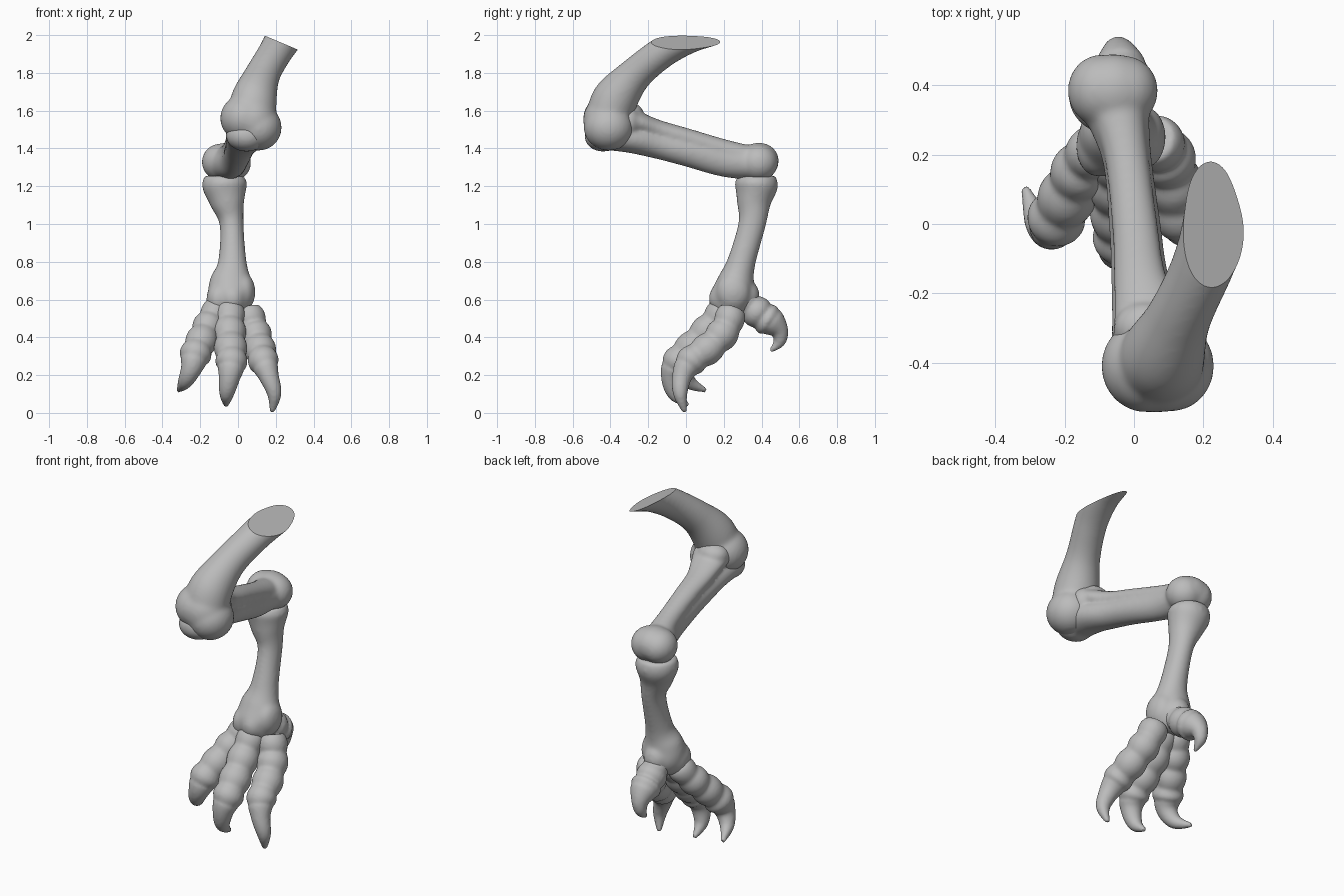
import bpy, bmesh, math
from mathutils import Vector, Matrix

if "Cube" in bpy.data.objects:
    bpy.data.objects.remove(bpy.data.objects["Cube"])

bone = bpy.data.materials.new("bone_grey")
bone.diffuse_color = (0.5, 0.5, 0.5, 1)
bone.use_nodes = True
bone.node_tree.nodes["Principled BSDF"].inputs["Base Color"].default_value = bone.diffuse_color


def spline(pts, n):
    """Smooth samples through control points of any dimension."""
    out = []
    for i in range(len(pts) - 1):
        p0, p1, p2, p3 = (pts[max(0, min(len(pts) - 1, i + k))] for k in (-1, 0, 1, 2))
        for s in range(n):
            t = s / n
            out.append([0.5 * (2*b + (c-a)*t + (2*a-5*b+4*c-d)*t*t + (3*b-a-3*c+d)*t**3)
                        for a, b, c, d in zip(p0, p1, p2, p3)])
    return out + [list(pts[-1])]


def tube(bm, pts, ripple=0, bumps=5, jointed=0.6, n=10, seg=24):
    """Closed tube; each control point is x, y, z, half width, half depth."""
    pts = [p if len(p) == 5 else (*p, p[3]) for p in pts]
    path = spline(pts, n)
    rings = []
    for i, (x, y, z, a, b) in enumerate(path):
        t = Vector(path[min(i + 1, len(path) - 1)][:3]) - Vector(path[max(i - 1, 0)][:3])
        t.normalize()
        u = Vector((1, 0, 0))
        u = (u - t * u.dot(t)).normalized()
        v = t.cross(u)
        f = i / (len(path) - 1)
        k = 1
        if ripple and f < jointed:
            k += ripple * (abs(math.sin(math.pi * bumps * f / jointed)) - 0.6)
        rings.append([bm.verts.new(Vector((x, y, z))
                      + u * max(a, .003) * k * math.cos(2*math.pi*j/seg)
                      + v * max(b, .003) * k * math.sin(2*math.pi*j/seg)) for j in range(seg)])
    for r, q in zip(rings, rings[1:]):
        for j in range(seg):
            bm.faces.new((r[j], r[(j+1) % seg], q[(j+1) % seg], q[j]))
    bm.faces.new(rings[0][::-1])
    bm.faces.new(rings[-1])


def ball(bm, c, r):
    bmesh.ops.create_uvsphere(bm, u_segments=28, v_segments=18, radius=1,
                              matrix=Matrix.Translation(c) @ Matrix.Diagonal((*r, 1)))


def finish(bm, name, smooth, cut=None):
    """Fuse overlapping pieces into one skin, soften it, optionally slice it flat."""
    bmesh.ops.recalc_face_normals(bm, faces=bm.faces)
    me = bpy.data.meshes.new(name)
    bm.to_mesh(me)
    bm.free()
    ob = bpy.data.objects.new(name, me)
    bpy.context.collection.objects.link(ob)
    rm = ob.modifiers.new("fuse", 'REMESH')
    rm.mode, rm.voxel_size = 'VOXEL', 0.009
    sm = ob.modifiers.new("soften", 'SMOOTH')
    sm.factor, sm.iterations = 0.5, smooth
    dg = bpy.context.evaluated_depsgraph_get()
    ob.data = bpy.data.meshes.new_from_object(ob.evaluated_get(dg))
    ob.modifiers.clear()
    if cut:
        b = bmesh.new()
        b.from_mesh(ob.data)
        res = bmesh.ops.bisect_plane(b, geom=b.verts[:] + b.edges[:] + b.faces[:],
                                     plane_co=cut[0], plane_no=cut[1], clear_outer=True)
        edges = [e for e in res["geom_cut"] if isinstance(e, bmesh.types.BMEdge)]
        bmesh.ops.contextual_create(b, geom=edges)
        b.to_mesh(ob.data)
        b.free()
    ob.data.materials.clear()
    ob.data.materials.append(bone)
    bpy.context.view_layer.objects.active = ob
    bpy.ops.object.select_all(action='DESELECT')
    ob.select_set(True)
    bpy.ops.object.shade_smooth_by_angle(angle=math.radians(45))
    for p in ob.data.polygons:
        if len(p.vertices) > 12:
            p.use_smooth = False


# Thigh bone with rounded knee lobes and a sliced upper end
bm = bmesh.new()
tube(bm, [(.07, -.42, 1.54, .13, .115), (.085, -.375, 1.66, .122, .122), (.13, -.27, 1.79, .094, .092),
          (.195, -.13, 1.905, .091, .084), (.243, .01, 1.985, .102, .085), (.262, .14, 2.045, .108, .10),
          (.30, .3, 2.12, .108, .10)])
ball(bm, (.035, -.41, 1.56), (.13, .135, .125))
ball(bm, (.108, -.41, 1.51), (.124, .132, .122))
ball(bm, (.075, -.42, 1.55), (.13, .125, .13))
finish(bm, "thigh_bone", 22, ((.22, 0, 1.964), (.39, 0, .92)))

# Shin bone: main shaft, raised side ridge, wide knee head and ankle lobes
bm = bmesh.new()
tube(bm, [(.045, -.43, 1.47, .11, .078), (.04, -.30, 1.455, .105, .078), (.016, -.15, 1.42, .083, .075),
          (.002, 0, 1.385, .075, .079), (-.022, .2, 1.335, .072, .085), (-.058, .36, 1.32, .105, .087)])
tube(bm, [(.045, -.36, 1.57, .11, .06), (.04, -.27, 1.545, .10, .055), (.016, -.15, 1.50, .076, .052),
          (.002, 0, 1.455, .066, .053), (-.022, .2, 1.39, .064, .059), (-.05, .34, 1.35, .08, .065)])
ball(bm, (.045, -.44, 1.465), (.108, .098, .082))
ball(bm, (.03, -.30, 1.585), (.088, .075, .06))
ball(bm, (.09, -.31, 1.54), (.072, .07, .08))
ball(bm, (-.095, .385, 1.328), (.097, .105, .097))
ball(bm, (-.03, .385, 1.325), (.1, .102, .098))
ball(bm, (-.06, .385, 1.335), (.11, .107, .096))
finish(bm, "shin_bone", 18)

# Long foot bone, flared at both ends
bm = bmesh.new()
tube(bm, [(-.07, .372, 1.255, .105, .10), (-.07, .372, 1.205, .12, .115), (-.057, .36, 1.12, .094, .092),
          (-.034, .35, 1.0, .064, .073), (-.03, .294, .8, .076, .075), (-.037, .266, .70, .112, .097),
          (-.039, .25, .62, .12, .12), (-.037, .235, .555, .10, .10), (-.036, .23, .52, .07, .07)])
ball(bm, (.03, .25, .64), (.062, .09, .1))
ball(bm, (-.105, .225, .60), (.063, .09, .09))
ball(bm, (-.03, .205, .605), (.075, .085, .085))
ball(bm, (-.035, .32, .62), (.075, .07, .085))
finish(bm, "foot_bone", 20)

# Toes with ringed joints ending in hooked claws
toes = {
    "outer_toe": [(.05, .245, .55, .072), (.083, .21, .445, .081), (.112, .13, .352, .08), (.135, .027, .273, .077),
                  (.163, -.02, .195, .054), (.192, -.03, .10, .038), (.18, -.005, .003, .012)],
    "middle_toe": [(-.04, .21, .57, .07), (-.045, .14, .465, .081), (-.04, .045, .36, .083), (-.035, -.042, .27, .08),
                   (-.045, -.075, .19, .058), (-.06, -.058, .10, .039), (-.063, .012, .038, .012)],
    "inner_toe": [(-.10, .23, .57, .068), (-.145, .175, .485, .077), (-.185, .095, .40, .079), (-.225, .015, .31, .08),
                  (-.247, -.015, .235, .057), (-.28, .015, .165, .039), (-.315, .105, .118, .012)],
    "hind_toe": [(-.035, .285, .61, .07), (-.035, .34, .565, .077), (-.037, .405, .51, .081), (-.04, .455, .478, .076),
                 (-.045, .495, .43, .048), (-.05, .493, .375, .032), (-.05, .447, .327, .01)],
}
for name, pts in toes.items():
    bm = bmesh.new()
    back = name == "hind_toe"
    tube(bm, pts, ripple=.17, bumps=3 if back else 4, jointed=.5 if back else .58, n=14)
    finish(bm, name, 4)
